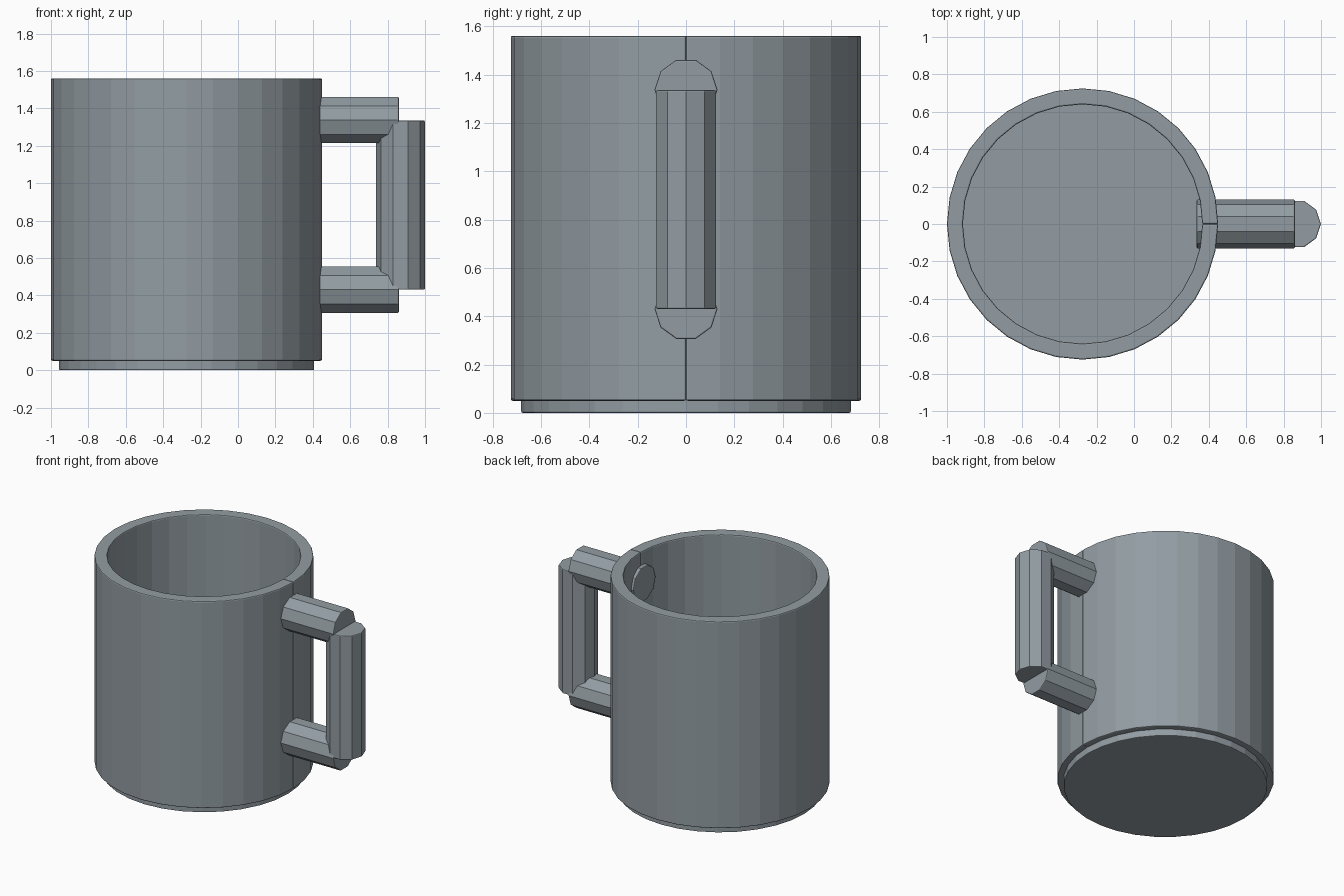
import bpy, bmesh, math
from mathutils import Matrix

if "Cube" in bpy.data.objects:
    bpy.data.objects.remove(bpy.data.objects["Cube"])

grey = bpy.data.materials.new("slate grey")
grey.diffuse_color = (0.29, 0.335, 0.365, 1)
grey.use_nodes = True
grey.node_tree.nodes["Principled BSDF"].inputs["Base Color"].default_value = grey.diffuse_color

CX = -0.275  # mug axis


def finish(name, bm, bevel):
    bmesh.ops.recalc_face_normals(bm, faces=bm.faces)
    mesh = bpy.data.meshes.new(name)
    bm.to_mesh(mesh)
    bm.free()
    mesh.materials.append(grey)
    obj = bpy.data.objects.new(name, mesh)
    bpy.context.collection.objects.link(obj)
    mod = obj.modifiers.new("soft edges", 'BEVEL')
    mod.width = bevel
    mod.segments = 2
    mod.limit_method = 'ANGLE'
    mod.angle_limit = math.radians(40)
    return obj


def cylinder(name, radius, length, centre, sides, axis='Z', spin=0, bevel=0.006):
    bm = bmesh.new()
    m = Matrix.Translation(centre)
    if axis == 'X':
        m = m @ Matrix.Rotation(math.pi / 2, 4, 'Y')
    m = m @ Matrix.Rotation(spin, 4, 'Z')
    bmesh.ops.create_cone(bm, cap_ends=True, segments=sides, radius1=radius,
                          radius2=radius, depth=length, matrix=m)
    return finish(name, bm, bevel)


def wall(sides=32, outer=0.725, inner=0.64, z0=0.05, z1=1.56):
    # Wall wrapped once round the axis, its two ends meeting at a seam
    bm = bmesh.new()
    profile = [(inner, z0), (outer, z0), (outer, z1), (inner, z1)]
    rings = []
    for i in range(sides + 1):
        a = 2 * math.pi * i / sides
        rings.append([bm.verts.new((CX + r * math.cos(a), r * math.sin(a), z))
                      for r, z in profile])
    for a, b in zip(rings, rings[1:]):
        for k in range(4):
            n = (k + 1) % 4
            bm.faces.new((a[k], a[n], b[n], b[k]))
    bm.faces.new(rings[0])
    bm.faces.new(rings[-1])
    return finish("mug_wall", bm, 0.008)


wall()
cylinder("mug_base", 0.682, 0.1, (CX, 0, 0.05), 32)

# Handle: two stubs passing through the wall, and an upright grip
for name, z in (("handle_upper_stub", 1.337), ("handle_lower_stub", 0.43)):
    cylinder(name, 0.13, 0.525, (0.5975, 0, z), 10, 'X',
             spin=0)
cylinder("handle_grip", 0.13, 0.905, (0.869, 0, 0.8825), 10, spin=math.pi / 2)
